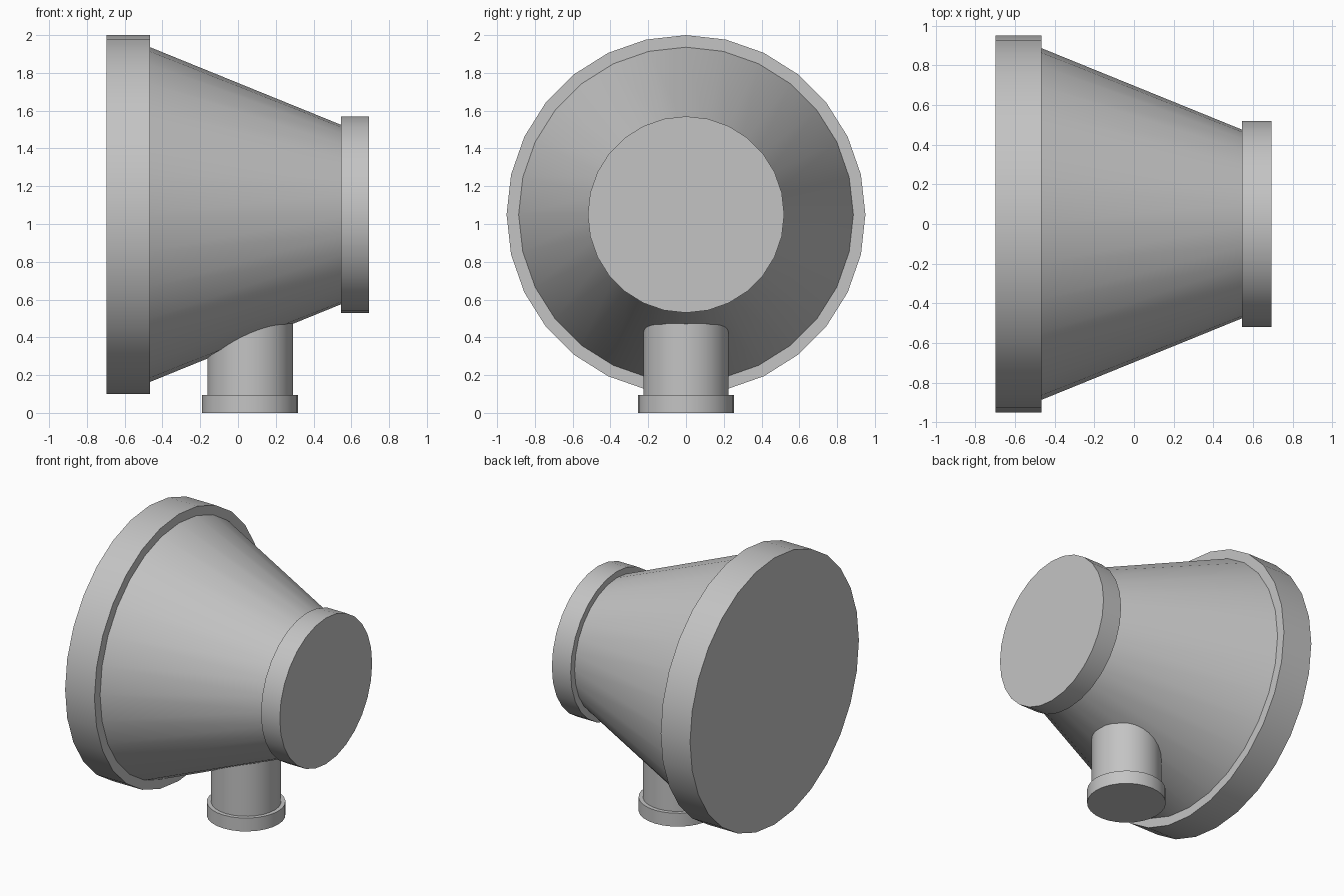
import bpy
import math

cube = bpy.data.objects.get("Cube")
if cube:
    bpy.data.objects.remove(cube, do_unlink=True)

# One grey for the whole fitting
grey = bpy.data.materials.new("plain grey")
grey.use_nodes = True
colour = (0.55, 0.55, 0.55, 1.0)
grey.diffuse_color = colour
grey.node_tree.nodes["Principled BSDF"].inputs["Base Color"].default_value = colour

SIDES = 28
AXIS_Z = 1.05   # height of the reducer's centre line
PIPE_X = 0.064  # centre of the drain pipe


def tube(name, start, end, r_start, r_end, along_x):
    """Solid cylinder or cone from start to end, along x or along z."""
    mid = (start + end) / 2
    place = (mid, 0, AXIS_Z) if along_x else (PIPE_X, 0, mid)
    turn = (0, math.pi / 2, 0) if along_x else (0, 0, 0)
    bpy.ops.mesh.primitive_cone_add(
        vertices=SIDES, radius1=r_start, radius2=r_end,
        depth=end - start, location=place, rotation=turn)
    obj = bpy.context.object
    obj.name = name
    obj.data.materials.append(grey)
    bpy.ops.object.shade_smooth_by_angle(angle=math.radians(30))


# Horizontal reducer: wide flange, tapered body, narrow flange
tube("wide_flange", -0.697, -0.466, 0.95, 0.95, True)
tube("tapered_body", -0.50, 0.58, 0.9, 0.461, True)
tube("narrow_flange", 0.545, 0.693, 0.52, 0.52, True)

# Drain pipe underneath, running up into the body
tube("drain_pipe", 0.05, 0.56, 0.226, 0.226, False)
tube("drain_flange", 0.0, 0.095, 0.254, 0.254, False)
